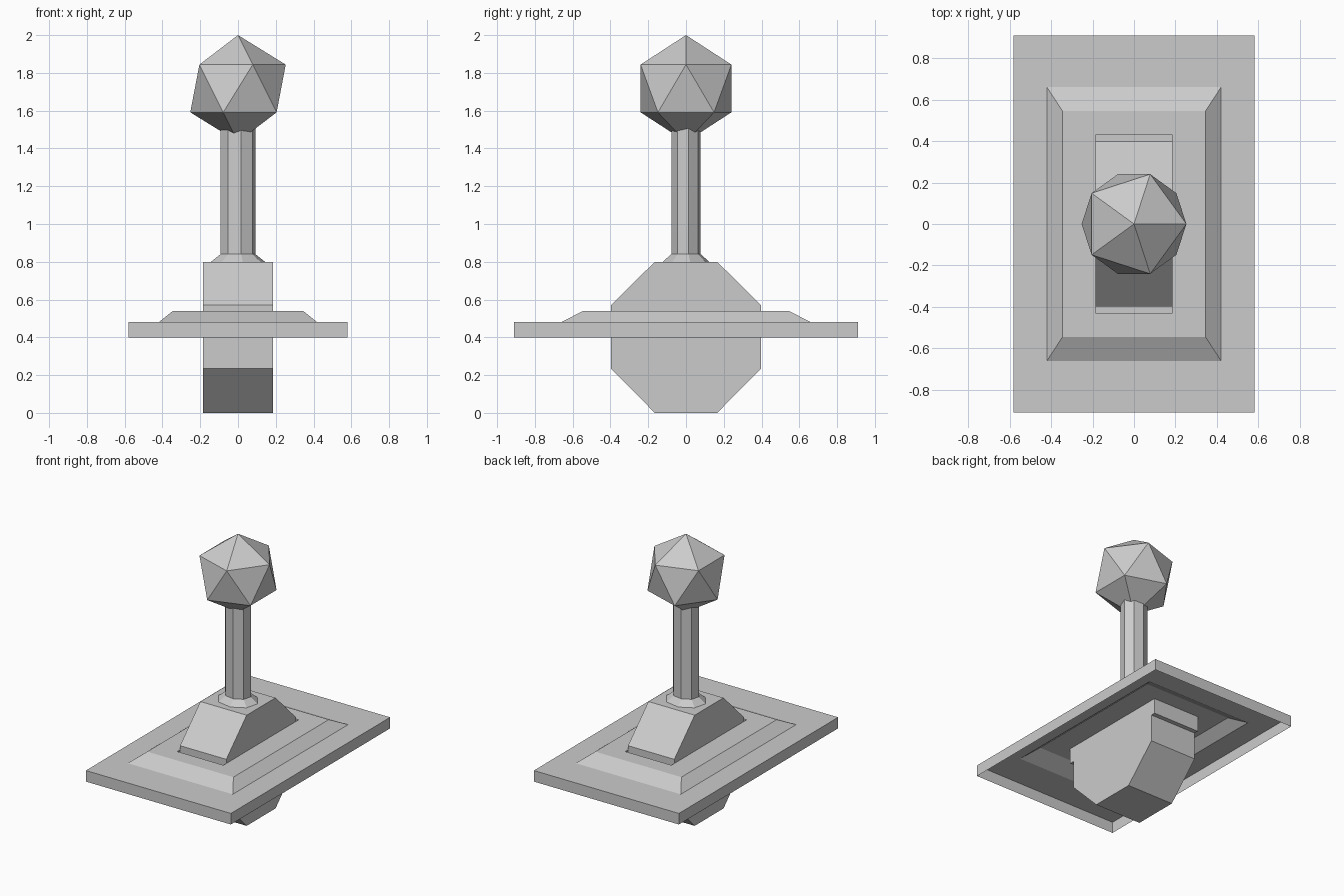
import bpy, bmesh
from math import cos, sin, pi, radians

if "Cube" in bpy.data.objects:
    bpy.data.objects.remove(bpy.data.objects["Cube"])


def finish(name, bm, recalc=True):
    if recalc:
        bmesh.ops.recalc_face_normals(bm, faces=bm.faces[:])
    me = bpy.data.meshes.new(name)
    bm.to_mesh(me)
    bm.free()
    ob = bpy.data.objects.new(name, me)
    bpy.context.collection.objects.link(ob)
    return ob


def loft(name, loops, cap_start=False, cap_end=False):
    """Bridge a sequence of closed loops with quads."""
    bm = bmesh.new()
    rings = [[bm.verts.new(p) for p in loop] for loop in loops]
    n = len(rings[0])
    for a, b in zip(rings, rings[1:]):
        for i in range(n):
            j = (i + 1) % n
            bm.faces.new((a[i], a[j], b[j], b[i]))
    if cap_start:
        bm.faces.new(rings[0][::-1])
    if cap_end:
        bm.faces.new(rings[-1])
    closed = cap_start and cap_end
    return finish(name, bm, recalc=closed)


def rect(hx, hy, z):
    return [(-hx, -hy, z), (hx, -hy, z), (hx, hy, z), (-hx, hy, z)]


def oval(rx, ry, z, sides=8, turn=radians(10)):
    return [(rx * cos(turn + 2 * pi * i / sides),
             ry * sin(turn + 2 * pi * i / sides), z) for i in range(sides)]


# Base plate: thin shell, open underneath, raised centre with a sunken slot
loft("base_plate", [
    rect(0.58, 0.91, 0.40),
    rect(0.58, 0.91, 0.48),
    rect(0.42, 0.66, 0.48),
    rect(0.345, 0.545, 0.54),
    rect(0.185, 0.43, 0.54),
    rect(0.185, 0.43, 0.43),
], cap_end=True)

# Pivot block: octagonal profile through the slot
half = [(0.165, 0.0), (0.398, 0.235), (0.398, 0.57), (0.165, 0.80)]
profile = half + [(-y, z) for y, z in reversed(half)]
loft("pivot_block", [[(x, y, z) for y, z in profile] for x in (-0.185, 0.185)],
     cap_start=True, cap_end=True)

# Lever shaft with a flared collar
loft("lever_shaft", [
    oval(0.145, 0.125, 0.80),
    oval(0.094, 0.079, 0.84),
    oval(0.094, 0.079, 1.51),
])

# Faceted knob
bm = bmesh.new()
bmesh.ops.create_icosphere(bm, subdivisions=1, radius=0.2825)
bmesh.ops.translate(bm, verts=bm.verts[:], vec=(0, 0, 1.7175))
finish("knob", bm)
